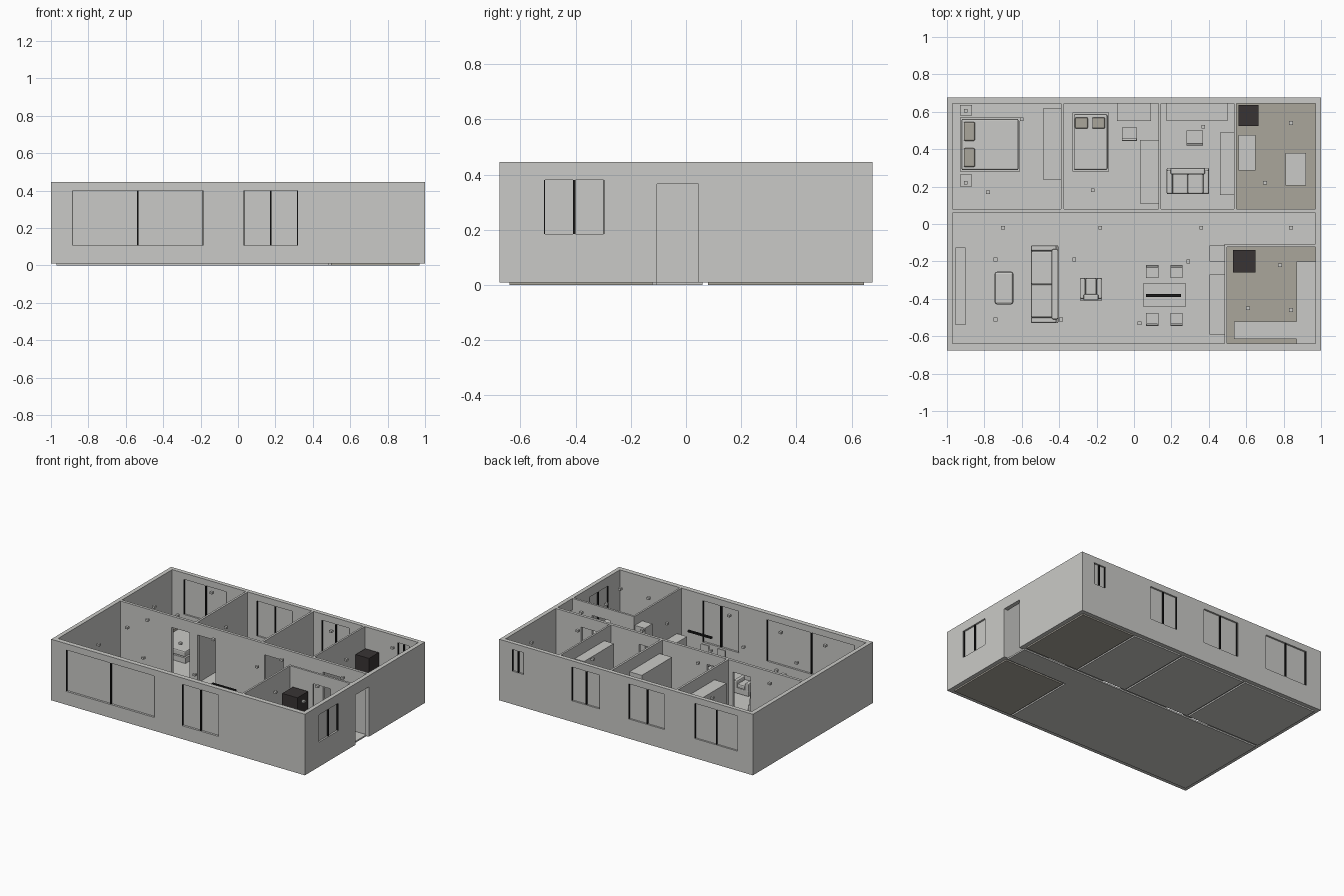
import bpy, bmesh

cube = bpy.data.objects.get("Cube")
if cube:
    bpy.data.objects.remove(cube, do_unlink=True)


def material(name, r, g, b):
    m = bpy.data.materials.new(name)
    m.use_nodes = True
    m.diffuse_color = (r, g, b, 1)
    m.node_tree.nodes["Principled BSDF"].inputs["Base Color"].default_value = (r, g, b, 1)
    return m


PALE = material("pale grey", 0.59, 0.59, 0.57)
BEIGE = material("beige", 0.40, 0.38, 0.33)
DARK = material("dark brown", 0.04, 0.034, 0.034)
BLACK = material("black", 0.01, 0.01, 0.01)
FLOOR = 0.01
TOP = 0.445


def box(name, x, y, z, mat=PALE, bevel=0):
    """Box from (min, max) pairs, optionally with rounded edges."""
    bm = bmesh.new()
    bmesh.ops.create_cube(bm, size=1)
    for v in bm.verts:
        v.co = [(a + b) / 2 + c * abs(b - a) for (a, b), c in zip((x, y, z), v.co)]
    if bevel:
        bmesh.ops.bevel(bm, geom=bm.edges[:], offset=bevel, segments=2, affect='EDGES', profile=0.5)
    me = bpy.data.meshes.new(name)
    bm.to_mesh(me)
    bm.free()
    me.materials.append(mat)
    ob = bpy.data.objects.new(name, me)
    bpy.context.collection.objects.link(ob)
    return ob


# Rooms: name, x range, y range, floor colour
rooms = [
    ("bedroom", (-0.97, -0.39), (0.08, 0.645), PALE),
    ("second_bedroom", (-0.375, 0.13), (0.08, 0.645), PALE),
    ("study", (0.145, 0.535), (0.08, 0.645), PALE),
    ("bathroom", (0.548, 0.97), (0.08, 0.645), BEIGE),
    ("living_room", (-0.97, 0.484), (-0.64, 0.06), PALE),
    ("hall", (0.484, 0.97), (-0.107, 0.06), PALE),
    ("kitchen", (0.497, 0.97), (-0.64, -0.122), BEIGE),
]
# Windows: x range, y range, z range
back, front = (0.64, 0.68), (-0.68, -0.635)
windows = [
    ((-0.885, -0.185), front, (0.105, 0.4)),
    ((0.03, 0.32), front, (0.105, 0.4)),
    ((-0.88, -0.54), back, (0.15, 0.4)),
    ((-0.305, -0.02), back, (0.15, 0.4)),
    ((0.205, 0.43), back, (0.16, 0.4)),
    ((0.805, 0.9), back, (0.245, 0.4)),
    ((0.965, 1.01), (-0.515, -0.295), (0.185, 0.38)),
]
# Doorways: x range, y range
doors = [
    ((-0.565, -0.425), (0.05, 0.09)),
    ((-0.36, -0.22), (0.05, 0.09)),
    ((0.165, 0.315), (0.05, 0.09)),
    ((0.63, 0.77), (0.05, 0.09)),
    ((0.675, 0.815), (-0.13, -0.1)),
    ((0.96, 1.01), (-0.105, 0.045)),
]

# Walls: one block with rooms and openings cut out
walls = box("walls", (-1, 1), (-0.675, 0.675), (FLOOR, TOP))
cutters = []
for name, x, y, mat in rooms:
    box(name + "_floor", x, y, (0, FLOOR + 0.001), mat)
    # the hall cutter reaches into the living room so no skin remains between them
    cx = (0.44, x[1]) if name == "hall" else x
    cutters.append(box("room_cutter", cx, y, (-0.1, 0.6)))
cutters += [box("window_cutter", *w) for w in windows]
cutters += [box("door_cutter", x, y, (-0.05, 0.365)) for x, y in doors]
for c in cutters:
    c.hide_render = True
    mod = walls.modifiers.new("cut", 'BOOLEAN')
    mod.operation, mod.solver, mod.object = 'DIFFERENCE', 'EXACT', c
bpy.context.view_layer.update()
cut_mesh = bpy.data.meshes.new_from_object(walls.evaluated_get(bpy.context.evaluated_depsgraph_get()))
walls.modifiers.clear()
walls.data = cut_mesh
for c in cutters:
    bpy.data.objects.remove(c, do_unlink=True)

# Window panes with dark jambs and a middle bar
for x, y, z in windows:
    along_y = x[0] > 0.95
    run = y if along_y else x
    depth = (0.971, 0.998) if along_y else ((0.646, 0.673) if y[0] > 0 else (-0.673, -0.641))
    mid_d = sum(depth) / 2

    def part(name, r, d, mat):
        box(name, d if along_y else r, r if along_y else d, z, mat)

    part("window_pane", run, (mid_d - 0.003, mid_d + 0.003), PALE)
    mid = sum(run) / 2
    for c, w in ((run[0] + 0.002, 0.002), (mid, 0.004), (run[1] - 0.002, 0.002)):
        part("window_bar", (c - w, c + w), depth, BLACK)


# Furniture helpers
def block(name, x, y, h, mat=PALE, bevel=0):
    return box(name, x, y, (FLOOR, h), mat, bevel)


def table(name, x, y, h):
    box(name + "_top", x, y, (h - 0.008, h))
    for px in (x[0], x[1] - 0.01):
        for py in (y[0], y[1] - 0.01):
            box(name + "_leg", (px, px + 0.01), (py, py + 0.01), (FLOOR, h - 0.008))


def chair(name, x, y, back_side):
    table(name + "_seat", x, y, 0.08)
    edge = y[1] if back_side > 0 else y[0]
    box(name + "_back", x, (edge - 0.012 * back_side, edge), (0.08, 0.15), bevel=0.004)


def sofa(name, x, y, side, seats):
    """Seat, arms, back and cushions; side is the axis and sign of the back."""
    axis, sign = side
    run, dep = (x, y) if axis == "y" else (y, x)

    def part(label, r, d, z, bevel):
        box(name + label, *((r, d) if axis == "y" else (d, r)), z, PALE, bevel)

    rear = dep[1] if sign > 0 else dep[0]
    fore = dep[0] if sign > 0 else dep[1]
    part("_base", run, dep, (FLOOR, 0.05), 0.005)
    part("_back", (run[0] + 0.02, run[1] - 0.02), sorted((rear, rear - sign * 0.035)), (0.05, 0.135), 0.008)
    for a in (run[0], run[1] - 0.03):
        part("_arm", (a, a + 0.03), sorted((fore, rear - sign * 0.01)), (0.03, 0.1), 0.008)
    step = (run[1] - run[0] - 0.06) / seats
    for i in range(seats):
        a = run[0] + 0.03 + i * step
        part("_cushion", (a, a + step), sorted((fore, rear - sign * 0.03)), (0.05, 0.08), 0.008)


def bed(name, x, y, pillows):
    block(name + "_frame", x, y, 0.05)
    box(name + "_mattress", (x[0] + 0.008, x[1] - 0.008), (y[0] + 0.008, y[1] - 0.008), (0.05, 0.09), PALE, 0.008)
    for px, py in pillows:
        box(name + "_pillow", px, py, (0.088, 0.108), BEIGE, 0.007)


# Bedrooms
bed("double_bed", (-0.93, -0.61), (0.28, 0.57), [((-0.91, -0.85), (0.445, 0.545)), ((-0.91, -0.85), (0.305, 0.405))])
bed("small_bed", (-0.33, -0.135), (0.28, 0.595), [((-0.315, -0.247), (0.51, 0.57)), ((-0.223, -0.155), (0.51, 0.57))])
for y in ((0.58, 0.635), (0.2, 0.265)):
    block("nightstand", (-0.93, -0.865), y, 0.085)
for x, y in (((-0.485, -0.39), (0.235, 0.62)), ((0.033, 0.13), (0.11, 0.45)), ((0.46, 0.535), (0.155, 0.49))):
    block("wardrobe", x, y, 0.36)

# Desks, chairs and study sofa
table("desk", (-0.09, 0.09), (0.55, 0.645), 0.125)
table("study_desk", (0.175, 0.5), (0.55, 0.645), 0.125)
chair("desk_chair", (-0.065, 0.015), (0.445, 0.515), -1)
chair("study_chair", (0.28, 0.37), (0.42, 0.5), -1)
sofa("study_sofa", (0.175, 0.4), (0.16, 0.3), ("y", 1), 2)

# Bathroom
block("shower_cabinet", (0.56, 0.665), (0.525, 0.635), 0.295, DARK)
block("vanity", (0.56, 0.65), (0.285, 0.475), 0.14)
block("bath_unit", (0.81, 0.92), (0.205, 0.38), 0.08)

# Living room
block("media_unit", (-0.955, -0.9), (-0.54, -0.125), 0.08)
box("coffee_table", (-0.745, -0.645), (-0.43, -0.255), (FLOOR, 0.07), PALE, 0.012)
sofa("living_sofa", (-0.55, -0.405), (-0.53, -0.115), ("x", 1), 2)
sofa("armchair", (-0.29, -0.17), (-0.41, -0.29), ("y", -1), 1)

# Dining set, hanging lamp and storage
table("dining_table", (0.05, 0.275), (-0.445, -0.315), 0.125)
for x in ((0.065, 0.13), (0.195, 0.26)):
    chair("dining_chair", x, (-0.29, -0.22), 1)
    chair("dining_chair", x, (-0.545, -0.475), -1)
box("hanging_lamp", (0.065, 0.25), (-0.39, -0.375), (0.295, 0.307), BLACK)
block("sideboard", (0.405, 0.484), (-0.59, -0.27), 0.14)
block("tall_cabinet", (0.405, 0.484), (-0.2, -0.115), 0.38)

# Kitchen
block("fridge", (0.53, 0.65), (-0.26, -0.14), 0.31, DARK)
block("front_counter", (0.535, 0.87), (-0.615, -0.52), 0.15)
block("side_counter", (0.87, 0.97), (-0.64, -0.2), 0.15)

# Small spotlights under the missing ceiling
spots = [(-0.6, 0.56), (-0.78, 0.17), (-0.22, 0.18), (0.37, 0.52), (0.84, 0.54), (0.7, 0.22), (-0.7, -0.02),
         (-0.18, -0.02), (0.36, -0.02), (0.84, -0.02), (-0.74, -0.19), (-0.32, -0.19), (-0.74, -0.51),
         (-0.39, -0.51), (0.03, -0.53), (0.29, -0.2), (0.78, -0.22), (0.84, -0.46), (0.61, -0.45)]
for x, y in spots:
    box("spotlight", (x - 0.01, x + 0.01), (y - 0.01, y + 0.01), (0.405, 0.42))
# Small lamps on the nightstands
for y in (0.605, 0.22):
    box("bedside_lamp", (-0.91, -0.89), (y - 0.01, y + 0.01), (0.085, 0.16))
